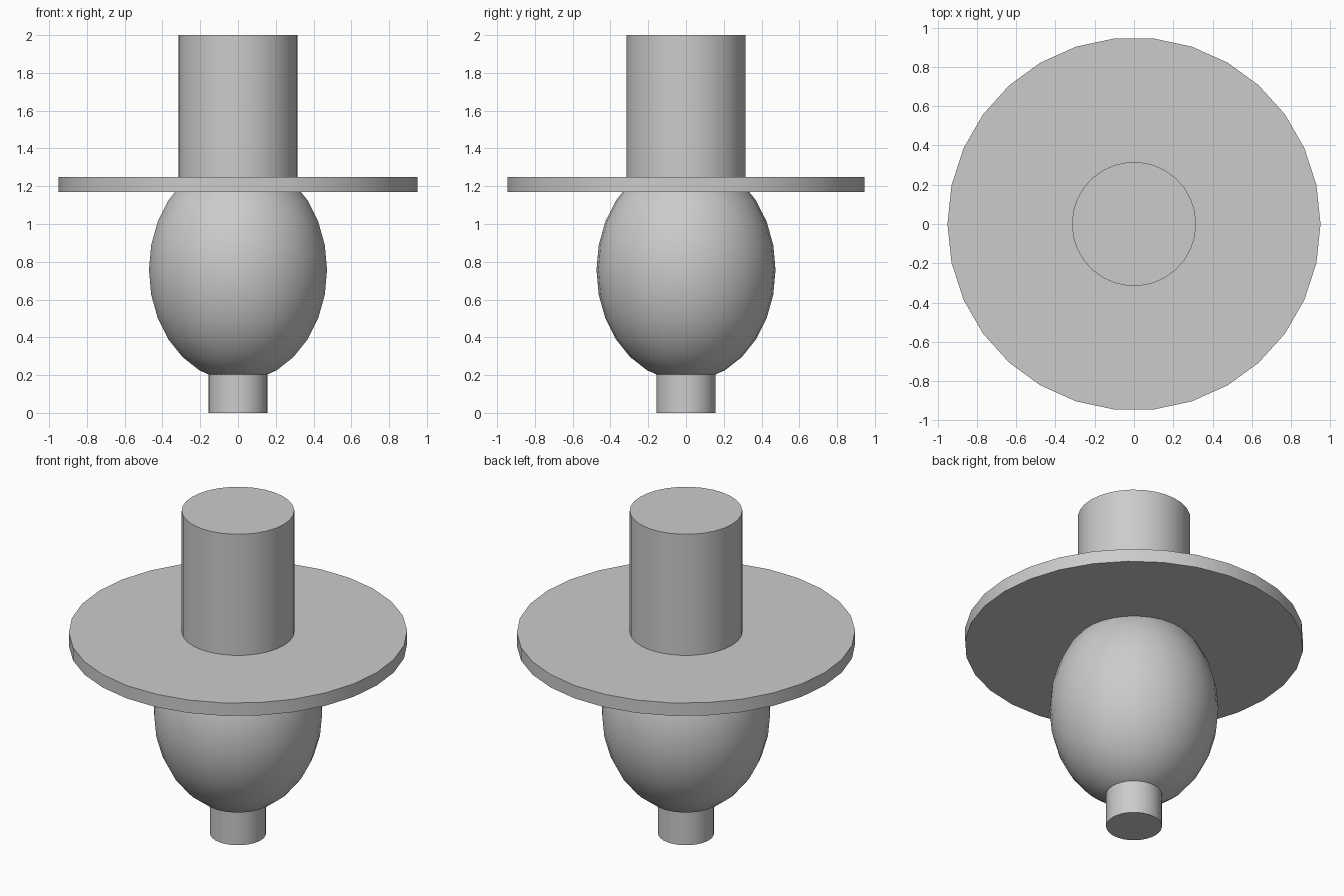
import bpy
import math

cube = bpy.data.objects.get("Cube")
if cube:
    bpy.data.objects.remove(cube, do_unlink=True)

SIDES = 30

# Single plain colour
grey = bpy.data.materials.new("plain_grey")
grey.use_nodes = True
grey.diffuse_color = (0.6, 0.6, 0.6, 1)
grey.node_tree.nodes["Principled BSDF"].inputs["Base Color"].default_value = (0.6, 0.6, 0.6, 1)


def finish(name):
    """Name the new part, colour it and smooth its rounded sides."""
    part = bpy.context.object
    part.name = name
    part.data.materials.append(grey)
    bpy.ops.object.transform_apply(location=False, rotation=True, scale=True)
    bpy.ops.object.shade_smooth_by_angle(angle=math.radians(30))


def disc(name, radius, bottom, top):
    """Upright cylinder between two heights, with a corner on the x axis."""
    bpy.ops.mesh.primitive_cylinder_add(
        vertices=SIDES, radius=radius, depth=top - bottom,
        location=(0, 0, (bottom + top) / 2), rotation=(0, 0, math.pi / 2))
    finish(name)


# Neck, set slightly into the head
disc("neck", 0.157, 0, 0.24)

# Egg-shaped head
bpy.ops.mesh.primitive_uv_sphere_add(segments=SIDES, ring_count=14, radius=1, location=(0, 0, 0.757))
bpy.context.object.scale = (0.474, 0.474, 0.59)
finish("head")

# Hat: wide brim and tall crown
disc("hat_brim", 0.95, 1.17, 1.25)
disc("hat_crown", 0.316, 1.2, 2)
